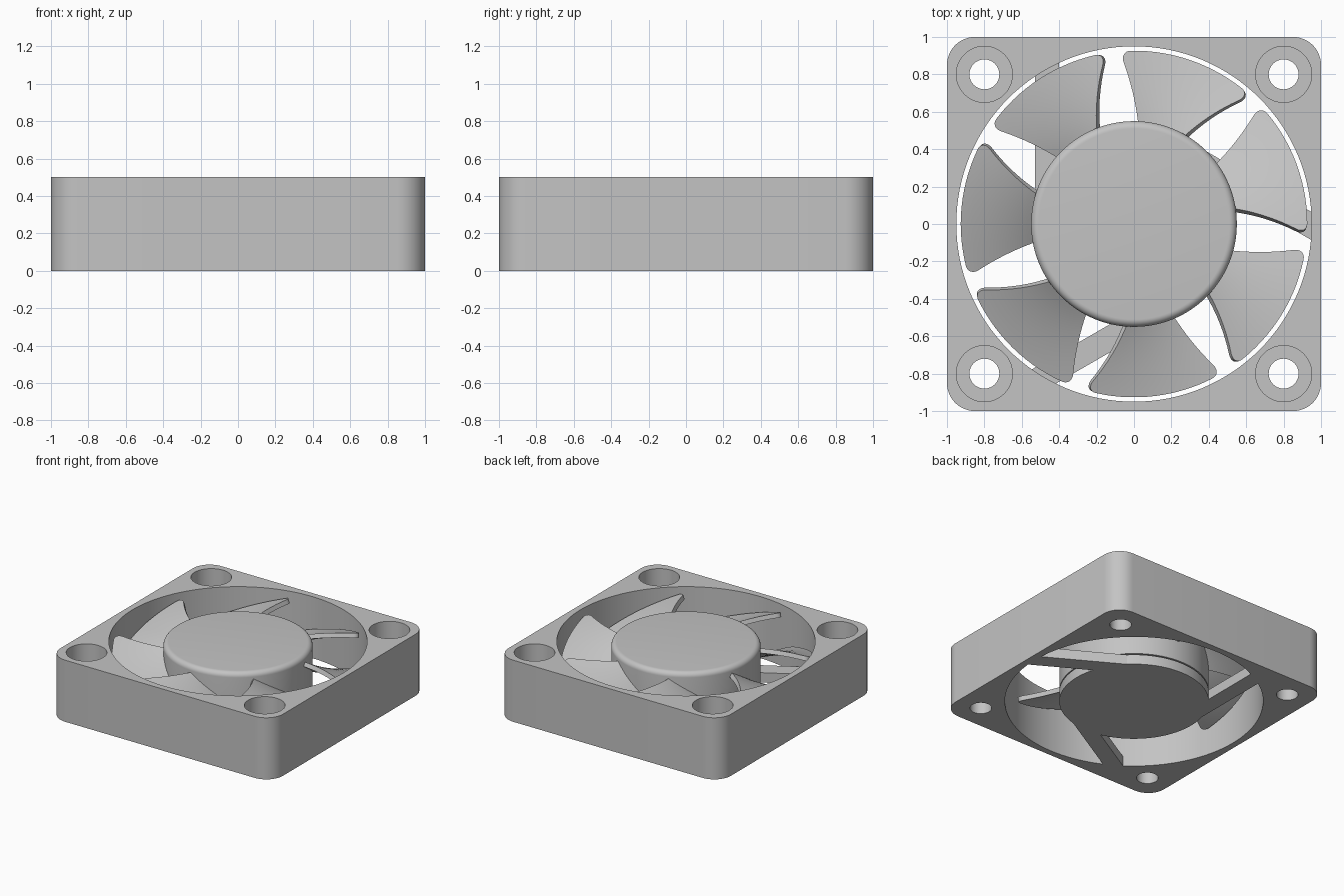
import bpy, bmesh, math
from mathutils import Matrix

cube = bpy.data.objects.get("Cube")
if cube:
    bpy.data.objects.remove(cube, do_unlink=True)

HEIGHT, BORE, HUB, HOLE = 0.5, 0.95, 0.55, 0.8

grey = bpy.data.materials.new("plain grey")
grey.use_nodes = True
grey.diffuse_color = (0.55, 0.55, 0.55, 1)
grey.node_tree.nodes["Principled BSDF"].inputs["Base Color"].default_value = (0.55, 0.55, 0.55, 1)


def make_object(name, bm):
    bmesh.ops.recalc_face_normals(bm, faces=bm.faces)
    mesh = bpy.data.meshes.new(name)
    bm.to_mesh(mesh)
    bm.free()
    mesh.materials.append(grey)
    obj = bpy.data.objects.new(name, mesh)
    bpy.context.collection.objects.link(obj)
    return obj


def select(obj):
    bpy.ops.object.select_all(action='DESELECT')
    obj.select_set(True)
    bpy.context.view_layer.objects.active = obj


def smooth(obj):
    select(obj)
    bpy.ops.object.shade_smooth_by_angle(angle=math.radians(35))


def prism(bm, points, z0, z1):
    """Extrude a flat outline from z0 to z1."""
    face = bm.faces.new([bm.verts.new((x, y, z0)) for x, y in points])
    top = bmesh.ops.extrude_face_region(bm, geom=[face])["geom"]
    bmesh.ops.translate(bm, vec=(0, 0, z1 - z0),
                        verts=[v for v in top if isinstance(v, bmesh.types.BMVert)])


def arc(cx, cy, r, start, end, n):
    return [(cx + r * math.cos(math.radians(start + (end - start) * i / n)),
             cy + r * math.sin(math.radians(start + (end - start) * i / n)))
            for i in range(n + 1)]


def circle(cx, cy, r, n):
    return arc(cx, cy, r, 0, 360, n)[:-1]


# Square housing with rounded corners
corner = 0.15
bm = bmesh.new()
outline = []
for k, (sx, sy) in enumerate([(1, 1), (-1, 1), (-1, -1), (1, -1)]):
    outline += arc(sx * (1 - corner), sy * (1 - corner), corner, 90 * k, 90 * k + 90, 12)
prism(bm, outline, 0, HEIGHT)
housing = make_object("housing", bm)

# Cutters: air duct and screw holes, then the wide recesses above them
through, recess = bmesh.new(), bmesh.new()
prism(through, circle(0, 0, BORE, 128), -0.1, HEIGHT + 0.1)
for sx in (-1, 1):
    for sy in (-1, 1):
        prism(through, circle(sx * HOLE, sy * HOLE, 0.08, 32), -0.1, HEIGHT + 0.1)
        prism(recess, circle(sx * HOLE, sy * HOLE, 0.15, 48), 0.1, HEIGHT + 0.1)
for name, cutter_bm in (("through_cutter", through), ("recess_cutter", recess)):
    cutter = make_object(name, cutter_bm)
    cutter.hide_render = True
    mod = housing.modifiers.new(name, 'BOOLEAN')
    mod.operation = 'DIFFERENCE'
    mod.solver = 'EXACT'
    mod.object = cutter
    select(housing)
    bpy.ops.object.modifier_apply(modifier=name)
    bpy.data.objects.remove(cutter, do_unlink=True)
smooth(housing)


# Lathed parts: motor base below, rotor cap with a rounded rim above
def lathe(name, profile):
    bm = bmesh.new()
    verts = [bm.verts.new((r, 0, z)) for r, z in profile]
    edges = [bm.edges.new(pair) for pair in zip(verts, verts[1:])]
    bmesh.ops.spin(bm, geom=verts + edges, cent=(0, 0, 0), axis=(0, 0, 1),
                   angle=math.tau, steps=96)
    bmesh.ops.remove_doubles(bm, verts=bm.verts, dist=1e-5)
    smooth(make_object(name, bm))


rim = 0.04
lathe("motor_base", [(0, 0), (HUB, 0), (HUB, 0.08), (0, 0.08)])
lathe("rotor_hub", [(0, 0.09), (HUB, 0.09)]
      + arc(HUB - rim, HEIGHT - rim, rim, 0, 90, 8) + [(0, HEIGHT)])

# Three tangential struts join the motor base to the housing
xs = [-0.53 + 0.13 * i / 8 for i in range(9)]
inner = [(x, math.sqrt((HUB - 0.002) ** 2 - x * x)) for x in xs]
outer = [(x, math.sqrt((BORE + 0.002) ** 2 - x * x)) for x in xs]
for k in range(3):
    bm = bmesh.new()
    prism(bm, inner + outer[::-1], 0, 0.08)
    bm.transform(Matrix.Rotation(math.tau * k / 3, 4, 'Z'))
    make_object(f"strut_{k + 1}", bm)

# Seven pitched blades with rounded tip corners
TIP, ROOT, ROUND, COLS = 0.925, 0.53, 0.06, 14
radii = [ROOT + (TIP - ROUND - ROOT) * i / 8 for i in range(8)]
radii += [TIP - ROUND + ROUND * math.sin(math.pi / 2 * i / 8) for i in range(9)]


def blade_row(bm, r):
    t = (r - ROOT) / (TIP - ROOT)
    low, high = math.radians(86.5 + 8 * t), math.radians(59.5 - 12 * t)
    z_low, z_high = 0.27 - 0.07 * t, 0.43 + 0.02 * t
    over = max(0, r - (TIP - ROUND))
    trim = (ROUND - math.sqrt(max(0, ROUND ** 2 - over ** 2))) / r / (low - high)
    row = []
    for j in range(COLS + 1):
        s = trim + (1 - 2 * trim) * j / COLS
        a = low + (high - low) * s
        row.append(bm.verts.new((r * math.cos(a), r * math.sin(a),
                                 z_low + (z_high - z_low) * s)))
    return row


for k in range(7):
    bm = bmesh.new()
    rows = [blade_row(bm, r) for r in radii]
    for a, b in zip(rows, rows[1:]):
        for j in range(COLS):
            bm.faces.new((a[j], a[j + 1], b[j + 1], b[j]))
    bm.transform(Matrix.Rotation(math.tau * k / 7, 4, 'Z'))
    blade = make_object(f"blade_{k + 1}", bm)
    solid = blade.modifiers.new("thickness", 'SOLIDIFY')
    solid.thickness = 0.035
    solid.offset = 0
    select(blade)
    bpy.ops.object.modifier_apply(modifier="thickness")
    smooth(blade)
